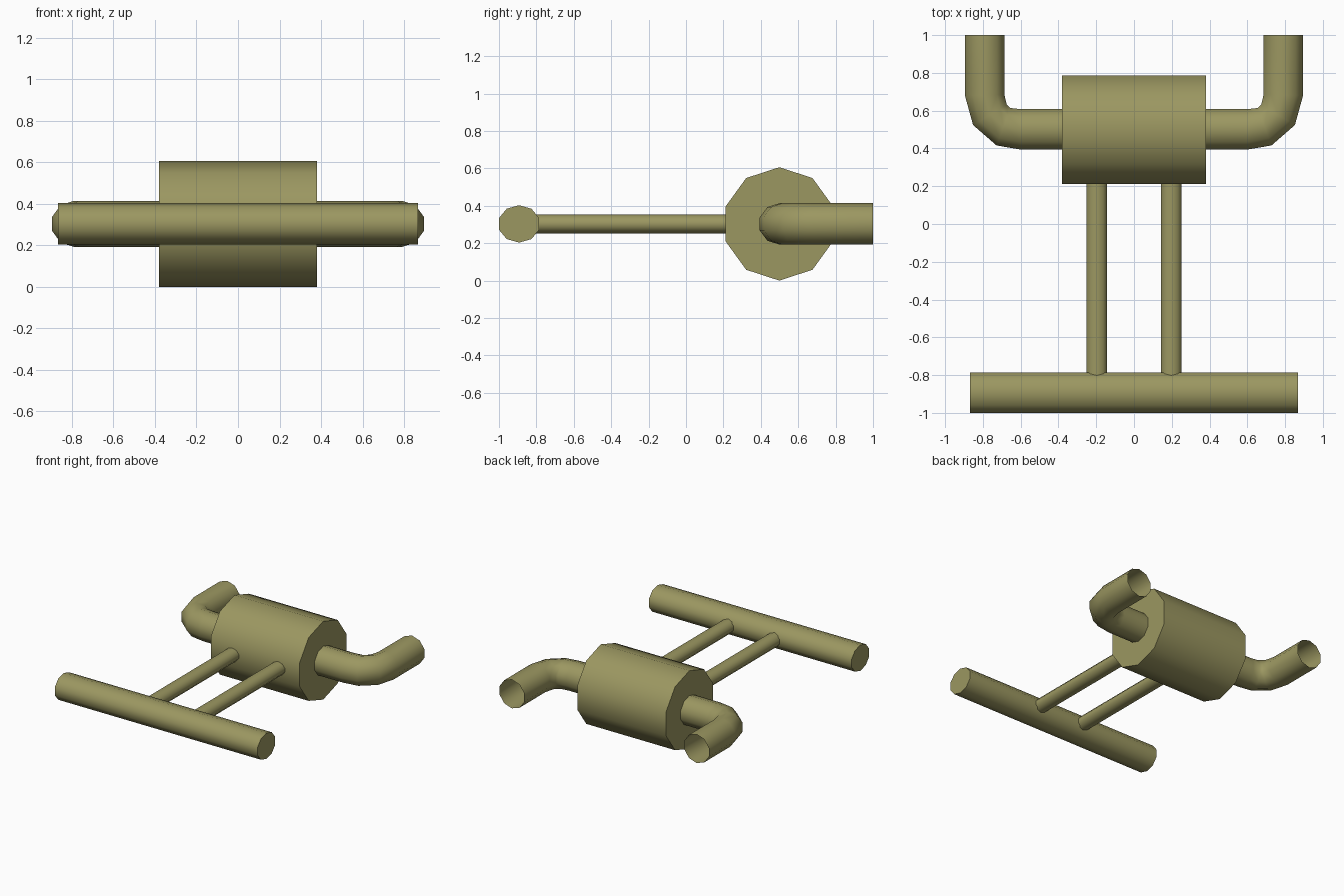
import bpy, bmesh, math
from mathutils import Vector

if "Cube" in bpy.data.objects:
    bpy.data.objects.remove(bpy.data.objects["Cube"])

SIDES = 10
ZC = 0.303          # shared centre height
W = math.cos(math.radians(18))  # half-width of a decagon standing on a vertex

mat = bpy.data.materials.new("olive")
mat.diffuse_color = (0.33, 0.31, 0.12, 1)
mat.use_nodes = True
mat.node_tree.nodes["Principled BSDF"].inputs["Base Color"].default_value = mat.diffuse_color


def tube(name, sections, rz, capped=True):
    """Loft decagons; each section is ((x, y) of one flank, (x, y) of the other)."""
    bm = bmesh.new()
    rings = []
    for a, b in sections:
        a, b = Vector((*a, ZC)), Vector((*b, ZC))
        mid, side = (a + b) / 2, (b - a) / 2 / W
        ring = []
        for i in range(SIDES):
            t = math.pi / 2 + math.tau * i / SIDES
            ring.append(bm.verts.new(mid + side * math.cos(t) + Vector((0, 0, rz * math.sin(t)))))
        rings.append(ring)
    for r0, r1 in zip(rings, rings[1:]):
        for i in range(SIDES):
            j = (i + 1) % SIDES
            bm.faces.new((r0[i], r0[j], r1[j], r1[i]))
    if capped:
        bm.faces.new(rings[0])
        bm.faces.new(rings[-1])
    bmesh.ops.recalc_face_normals(bm, faces=bm.faces)
    me = bpy.data.meshes.new(name)
    bm.to_mesh(me)
    bm.free()
    me.materials.append(mat)
    ob = bpy.data.objects.new(name, me)
    bpy.context.collection.objects.link(ob)
    bpy.ops.object.select_all(action='DESELECT')
    ob.select_set(True)
    bpy.context.view_layer.objects.active = ob
    bpy.ops.object.shade_smooth_by_angle(angle=math.radians(50))
    return ob


# Main drum and front crossbar
tube("drum", [((x, 0.212), (x, 0.786)) for x in (-0.38, 0.38)], 0.303)
tube("front_bar", [((x, -1.0), (x, -0.785)) for x in (-0.868, 0.868)], 0.1)

# Connecting rods and bent open pipes, mirrored left and right
bend = [((0.30, 0.608), (0.30, 0.394)),
        ((0.60, 0.608), (0.60, 0.394)),
        ((0.655, 0.614), (0.728, 0.416)),
        ((0.674, 0.632), (0.852, 0.524)),
        ((0.686, 0.685), (0.895, 0.680)),
        ((0.686, 1.0), (0.895, 1.0))]
for s, label in ((-1, "left"), (1, "right")):
    x = 0.197 * s
    tube("rod_" + label, [((x - 0.055, y), (x + 0.055, y)) for y in (-0.89, 0.35)], 0.051)
    tube("bent_pipe_" + label,
         [((s * a[0], a[1]), (s * b[0], b[1])) for a, b in bend], 0.111, capped=False)
